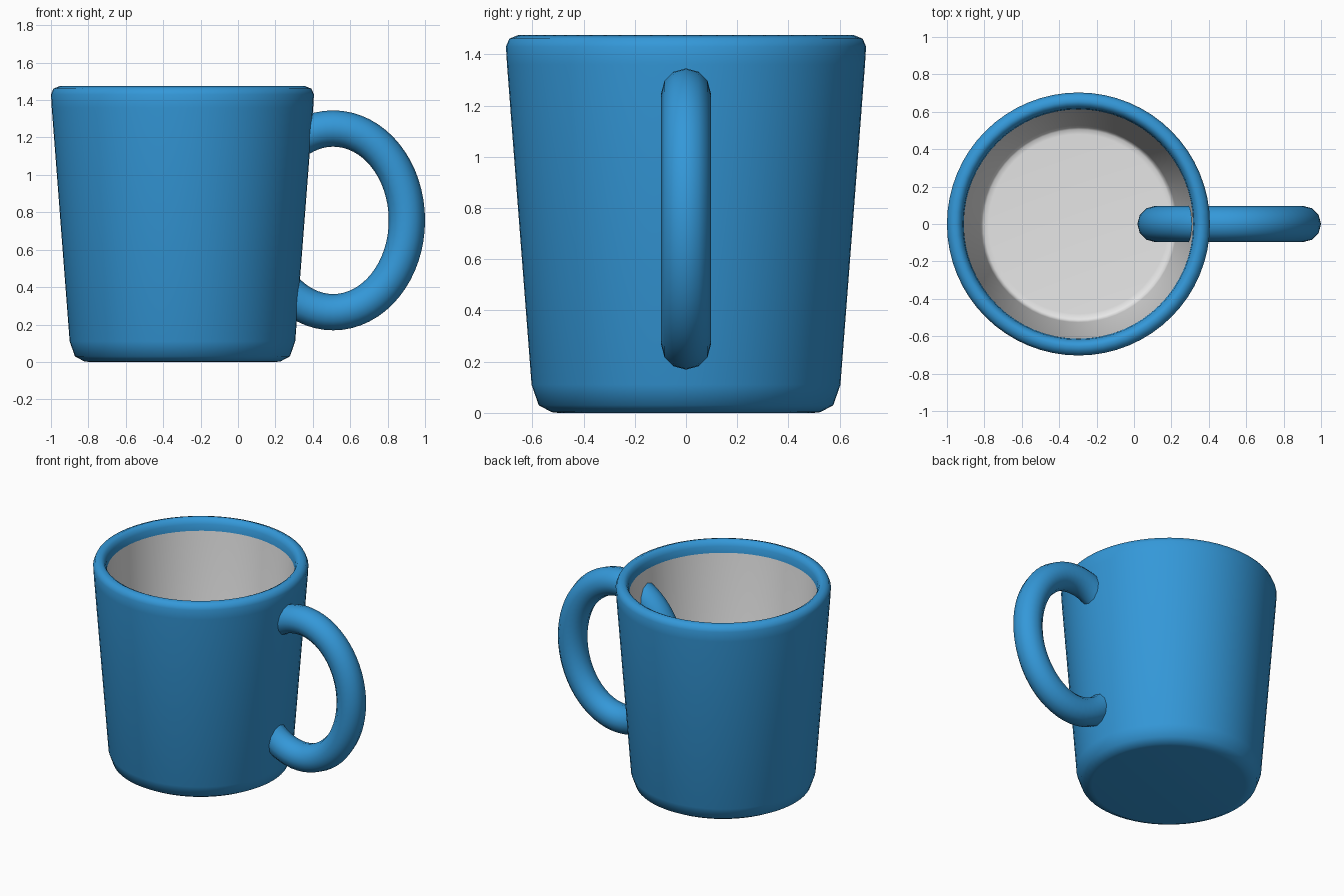
import bpy, bmesh, math
from mathutils import Vector

cube = bpy.data.objects.get("Cube")
if cube:
    bpy.data.objects.remove(cube, do_unlink=True)


def make_material(name, colour):
    mat = bpy.data.materials.new(name)
    mat.use_nodes = True
    mat.diffuse_color = colour
    mat.node_tree.nodes["Principled BSDF"].inputs["Base Color"].default_value = colour
    return mat


blue = make_material("blue glaze", (0.034, 0.314, 0.69, 1))
white = make_material("white glaze", (0.8, 0.8, 0.8, 1))


def add_object(name, bm, materials):
    bmesh.ops.recalc_face_normals(bm, faces=bm.faces)
    for face in bm.faces:
        face.smooth = True
    mesh = bpy.data.meshes.new(name)
    bm.to_mesh(mesh)
    bm.free()
    for mat in materials:
        mesh.materials.append(mat)
    obj = bpy.data.objects.new(name, mesh)
    bpy.context.collection.objects.link(obj)
    return obj


def lathe(name, profile, materials, segments=64):
    """Spin a (radius, height) profile around z."""
    bm = bmesh.new()
    verts = [bm.verts.new((r, 0, z)) for r, z in profile]
    edges = [bm.edges.new(pair) for pair in zip(verts, verts[1:])]
    bmesh.ops.spin(bm, geom=verts + edges, axis=(0, 0, 1), cent=(0, 0, 0),
                   angle=math.tau, steps=segments, use_duplicate=False)
    bmesh.ops.remove_doubles(bm, verts=bm.verts, dist=0.0005)
    return add_object(name, bm, materials)


def elliptical_ring(name, rx, rz, tube, materials, steps=64, sides=12):
    """Sweep a round section along an ellipse in the xz plane."""
    bm = bmesh.new()
    rings = []
    for i in range(steps):
        a = math.tau * i / steps
        centre = Vector((rx * math.cos(a), 0, rz * math.sin(a)))
        outward = Vector((rz * math.cos(a), 0, rx * math.sin(a))).normalized()
        ring = []
        for j in range(sides):
            b = math.tau * j / sides
            offset = outward * math.cos(b) + Vector((0, math.sin(b), 0))
            ring.append(bm.verts.new(centre + offset * tube))
        rings.append(ring)
    for i, ring in enumerate(rings):
        following = rings[(i + 1) % steps]
        for j in range(sides):
            k = (j + 1) % sides
            bm.faces.new((ring[j], ring[k], following[k], following[j]))
    return add_object(name, bm, materials)


# Cup: outer wall and rolled rim, down to where the lining starts
CUP_X = -0.297
outer = [(0, 0), (0.50, 0), (0.525, 0.003), (0.575, 0.03), (0.603, 0.11),
         (0.699, 1.36), (0.703, 1.43), (0.69, 1.461), (0.655, 1.475),
         (0.632, 1.463), (0.618, 1.435), (0.613, 1.39)]
cup = lathe("cup_body", outer, [blue])
cup.location.x = CUP_X

# White lining: inner wall and floor
inner = [(0.613, 1.39), (0.526, 0.14), (0.518, 0.105), (0.505, 0.095),
         (0.48, 0.093), (0, 0.093)]
lining = lathe("cup_lining", inner, [white])
lining.location.x = CUP_X
lining.data.flip_normals()

# Handle: a full oval ring that passes through the wall
handle = elliptical_ring("handle", 0.394, 0.491, 0.097, [blue])
handle.location = (0.509, 0, 0.757)
